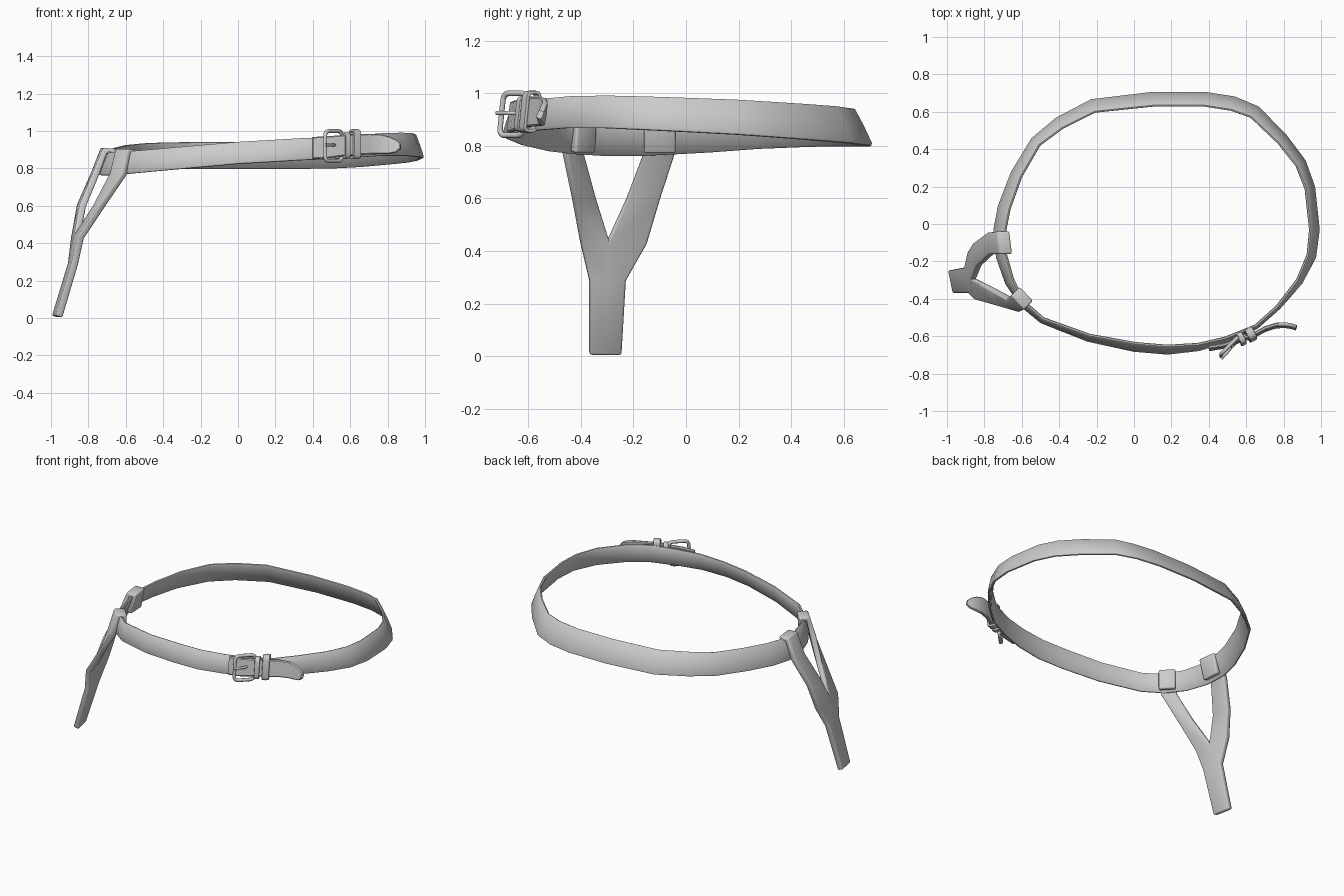
import bpy, bmesh, math
from mathutils import Vector as V

if "Cube" in bpy.data.objects:
    bpy.data.objects.remove(bpy.data.objects["Cube"])


def make(name, bm, angle=40):
    bmesh.ops.recalc_face_normals(bm, faces=bm.faces)
    me = bpy.data.meshes.new(name)
    bm.to_mesh(me)
    bm.free()
    ob = bpy.data.objects.new(name, me)
    bpy.context.collection.objects.link(ob)
    bpy.ops.object.select_all(action='DESELECT')
    ob.select_set(True)
    bpy.context.view_layer.objects.active = ob
    bpy.ops.object.shade_smooth_by_angle(angle=math.radians(angle))
    return ob


# Softly rounded leather cross-section: (along width, across thickness)
SECTION = [(-.5, -.2), (-.5, .2), (-.45, .45), (0, .55), (.45, .45),
           (.5, .2), (.5, -.2), (.45, -.45), (0, -.5), (-.45, -.45)]


def strip(name, edges, thick, closed=True):
    """Sweep the section between pairs of edge points."""
    bm = bmesh.new()
    mids = [(a + b) / 2 for a, b in edges]
    n, rings = len(edges), []
    for i, (a, b) in enumerate(edges):
        nxt = mids[(i + 1) % n] if closed else mids[min(i + 1, n - 1)]
        prv = mids[i - 1] if closed else mids[max(i - 1, 0)]
        nrm = (b - a).cross(nxt - prv).normalized()
        rings.append([bm.verts.new(mids[i] + (b - a) * u + nrm * w * thick) for u, w in SECTION])
    k = len(SECTION)
    for i in range(n if closed else n - 1):
        r, s = rings[i], rings[(i + 1) % n]
        for j in range(k):
            bm.faces.new((r[j], r[(j + 1) % k], s[(j + 1) % k], s[j]))
    if not closed:
        bm.faces.new(rings[0])
        bm.faces.new(rings[-1])
    return make(name, bm)


# Belt: lower outer edge (x, y, z) and inward lean of the upper edge
BELT = [(.5, -.635, .85, .02), (.35, -.68, .845, .03), (.18, -.70, .835, .04), (0, -.685, .825, .04),
        (-.25, -.63, .803, .03), (-.5, -.53, .78, .02), (-.61, -.44, .77, .025), (-.69, -.32, .763, .04),
        (-.74, -.18, .763, .05), (-.755, -.03, .77, .06), (-.73, .10, .777, .06), (-.66, .28, .79, .055),
        (-.55, .46, .797, .05), (-.42, .57, .80, .06), (-.23, .67, .80, .065), (.1, .71, .80, .07),
        (.38, .71, .80, .07), (.54, .685, .803, .07), (.67, .63, .81, .065), (.82, .475, .823, .055),
        (.92, .34, .833, .05), (.97, .2, .843, .045), (.995, -.03, .855, .045), (.975, -.18, .862, .04),
        (.90, -.32, .868, .025), (.78, -.455, .868, .012), (.66, -.56, .86, .01)]
edges = []
for i, (x, y, z, lean) in enumerate(BELT):
    p, q = BELT[i - 1], BELT[(i + 1) % len(BELT)]
    t = V((q[0] - p[0], q[1] - p[1], 0)).normalized()
    inward = V((t.y, -t.x, 0))
    low = V((x, y, z)) + inward * .008
    edges.append((low, low + inward * lean + V((0, 0, .128 + .012 * y / .7))))
strip("belt_band", edges, .02)

# Loose strap end running through the buckle: x, y, low z, high z
TONGUE = [(.40, -.665, .85, .968), (.48, -.652, .855, .972), (.56, -.622, .865, .978),
          (.64, -.595, .872, .983), (.70, -.562, .875, .985), (.76, -.543, .877, .982),
          (.81, -.541, .878, .970), (.845, -.547, .885, .953), (.868, -.555, .905, .932)]
strip("strap_tongue", [(V((x, y - .006, a)), V((x, y + .006, b))) for x, y, a, b in TONGUE], .022, False)

# Local axes at the buckle: along the strap, outward, up
ALONG = V((.88, .47, 0)).normalized()
OUT = V((ALONG.y, -ALONG.x, 0))
UP = V((0, .1, 1)).normalized()


def rounded_rect(w, h, r, seg=4):
    pts = []
    for k, (sx, sy) in enumerate([(1, 1), (-1, 1), (-1, -1), (1, -1)]):
        for i in range(seg + 1):
            a = math.pi / 2 * (k + i / seg)
            pts.append((sx * (w - r) + r * math.cos(a), sy * (h - r) + r * math.sin(a)))
    return pts


def tube(name, pts, r, closed):
    cu = bpy.data.curves.new(name, 'CURVE')
    cu.dimensions = '3D'
    cu.bevel_depth, cu.bevel_resolution, cu.use_fill_caps = r, 2, True
    sp = cu.splines.new('POLY')
    sp.points.add(len(pts) - 1)
    for s, p in zip(sp.points, pts):
        s.co = (*p, 1)
    sp.use_cyclic_u = closed
    ob = bpy.data.objects.new(name, cu)
    bpy.context.collection.objects.link(ob)


# Buckle frame, free end in front of the strap and hinge end behind it
c = V((.507, -.65, .92))
tube("buckle_frame", [c + ALONG * u + UP * v + OUT * (.008 - .3 * u)
                      for u, v in rounded_rect(.06, .08, .025)], .011, True)
tube("buckle_prong", [c + ALONG * u + OUT * o + UP * .005 for u, o in
                      [(.01, .0), (0, .018), (-.03, .03), (-.068, .043)]], .008, False)

# Keeper loops: one wide, one at the hinge fold
for name, pos, half_w, half_h in [("keeper_loop", V((.625, -.592, .93)), .022, .073),
                                  ("hinge_fold", V((.575, -.615, .922)), .016, .063)]:
    strip(name, [(pos + OUT * u + UP * v - ALONG * half_w, pos + OUT * u + UP * v + ALONG * half_w)
                 for u, v in rounded_rect(.025, half_h, .016, 3)], .014)

# Forked hanger: two legs looped over the belt, sharing one stem (edge pairs, top to bottom)
FRONT_LEG = [((-.56, -.43, .775), (-.63, -.355, .775)), ((-.55, -.42, .89), (-.62, -.345, .89)),
             ((-.58, -.45, .89), (-.65, -.375, .89)), ((-.605, -.462, .77), (-.675, -.395, .77)),
             ((-.725, -.43, .60), (-.76, -.345, .60)), ((-.84, -.40, .43), (-.86, -.295, .445))]
BACK_LEG = [((-.71, -.04, .775), (-.705, -.16, .775)), ((-.68, -.04, .895), (-.665, -.16, .895)),
            ((-.725, -.04, .895), (-.71, -.16, .895)), ((-.77, -.045, .77), (-.76, -.16, .77)),
            ((-.845, -.10, .60), (-.83, -.225, .60)), ((-.875, -.15, .43), (-.86, -.295, .445))]
STEM = [((-.84, -.40, .43), (-.86, -.295, .445), (-.875, -.15, .43)),
        ((-.872, -.367, .29), (-.883, -.30, .29), (-.893, -.23, .29)),
        ((-.955, -.367, .008), (-.967, -.307, .008), (-.979, -.247, .008))]
bm = bmesh.new()
for rows in (FRONT_LEG, BACK_LEG, STEM):
    grid = [[bm.verts.new(p) for p in row] for row in rows]
    for r, s in zip(grid, grid[1:]):
        for j in range(len(r) - 1):
            bm.faces.new((r[j], r[j + 1], s[j + 1], s[j]))
bmesh.ops.remove_doubles(bm, verts=bm.verts, dist=.001)
hanger = make("forked_hanger", bm, 60)
m = hanger.modifiers.new("thickness", 'SOLIDIFY')
m.thickness, m.offset = .036, 0
m = hanger.modifiers.new("soft_edges", 'BEVEL')
m.width, m.segments, m.angle_limit = .011, 2, math.radians(50)
